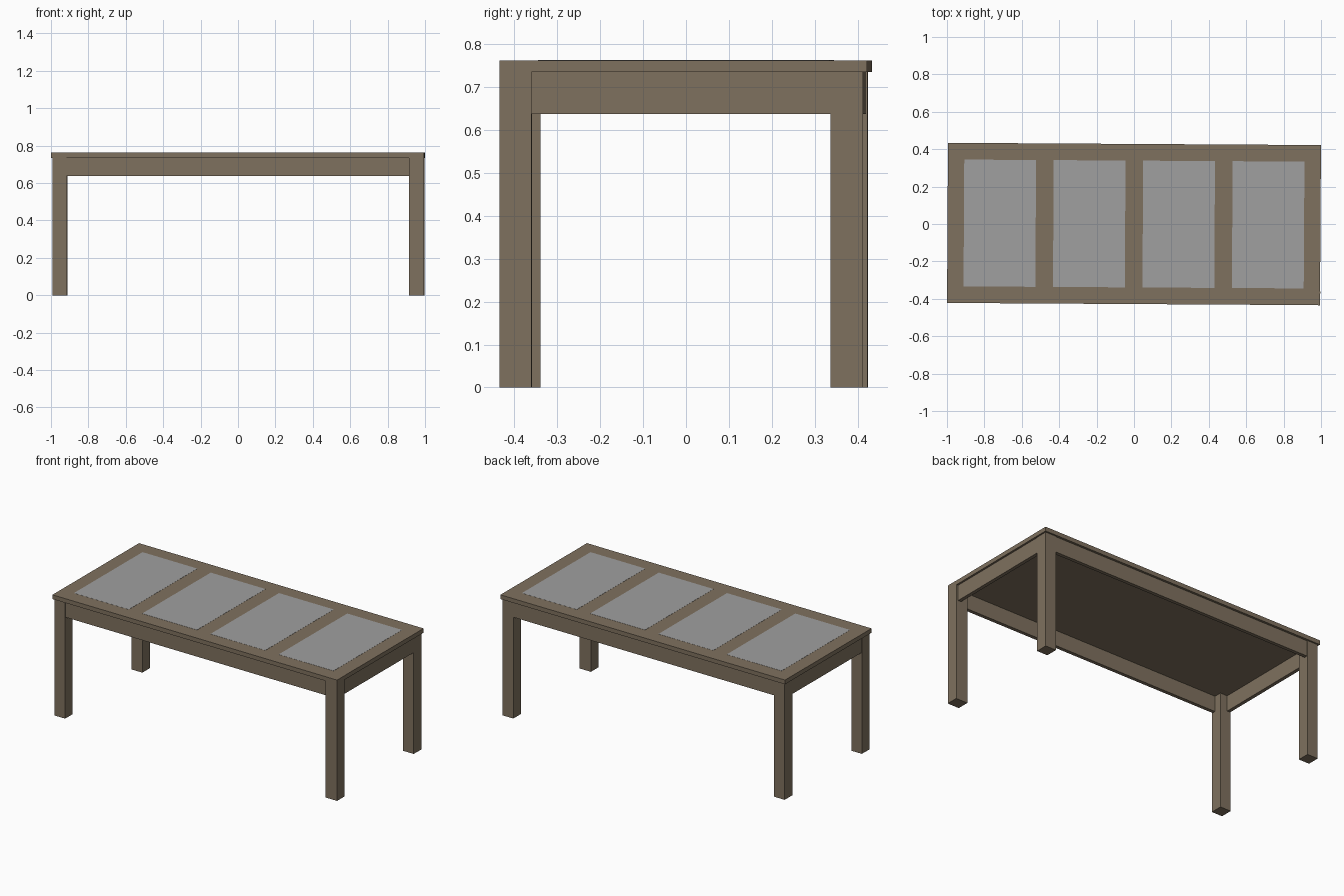
import bpy, bmesh, math
from mathutils import Matrix

if "Cube" in bpy.data.objects:
    bpy.data.objects.remove(bpy.data.objects["Cube"])

TURN = -0.006  # the table stands very slightly turned about z
TOP, UNDER, APRON = 0.762, 0.735, 0.637


def material(name, rgb):
    m = bpy.data.materials.new(name)
    m.diffuse_color = (*rgb, 1)
    m.use_nodes = True
    m.node_tree.nodes["Principled BSDF"].inputs["Base Color"].default_value = m.diffuse_color
    return m


wood = material("brown wood", (0.212, 0.165, 0.113))
grey = material("grey panel", (0.352, 0.352, 0.352))


def box(name, x, y, z, mat):
    """Box from (min, max) pairs, turned with the whole table."""
    bm = bmesh.new()
    bmesh.ops.create_cube(bm, size=1)
    for v in bm.verts:
        for i, (a, b) in enumerate((x, y, z)):
            v.co[i] = a if v.co[i] < 0 else b
    bm.transform(Matrix.Rotation(TURN, 4, 'Z'))
    me = bpy.data.meshes.new(name)
    bm.to_mesh(me)
    bm.free()
    me.materials.append(mat)
    ob = bpy.data.objects.new(name, me)
    bpy.context.collection.objects.link(ob)
    return ob


# Table top slab
box("table_top", (-0.997, 0.997), (-0.428, 0.428), (UNDER, TOP), wood)

# Four flush grey panels in the top
for i in range(4):
    cx = -0.7175 + i * 0.4783
    box(f"top_panel_{i + 1}", (cx - 0.192, cx + 0.192), (-0.339, 0.339),
        (TOP - 0.002, TOP + 0.0008), grey)

# Legs: three stop under the slab, the front right one runs flush to its top
box("back_left_leg", (-0.988, -0.914), (0.343, 0.418), (0, UNDER), wood)
box("back_right_leg", (0.914, 0.988), (0.343, 0.418), (0, UNDER), wood)
box("front_left_leg", (-0.988, -0.914), (-0.420, -0.345), (0, UNDER), wood)
box("front_right_leg", (0.918, 0.998), (-0.4285, -0.354), (0, TOP), wood)

# Long and short aprons between the legs
for s, n in ((-1, "front"), (1, "back")):
    box(f"{n}_apron", (-0.93, 0.93), sorted((s * 0.414, s * 0.392)),
        (APRON, UNDER), wood)
for s, n in ((-1, "left"), (1, "right")):
    box(f"{n}_apron", sorted((s * 0.985, s * 0.963)), (-0.36, 0.36),
        (APRON, UNDER), wood)
